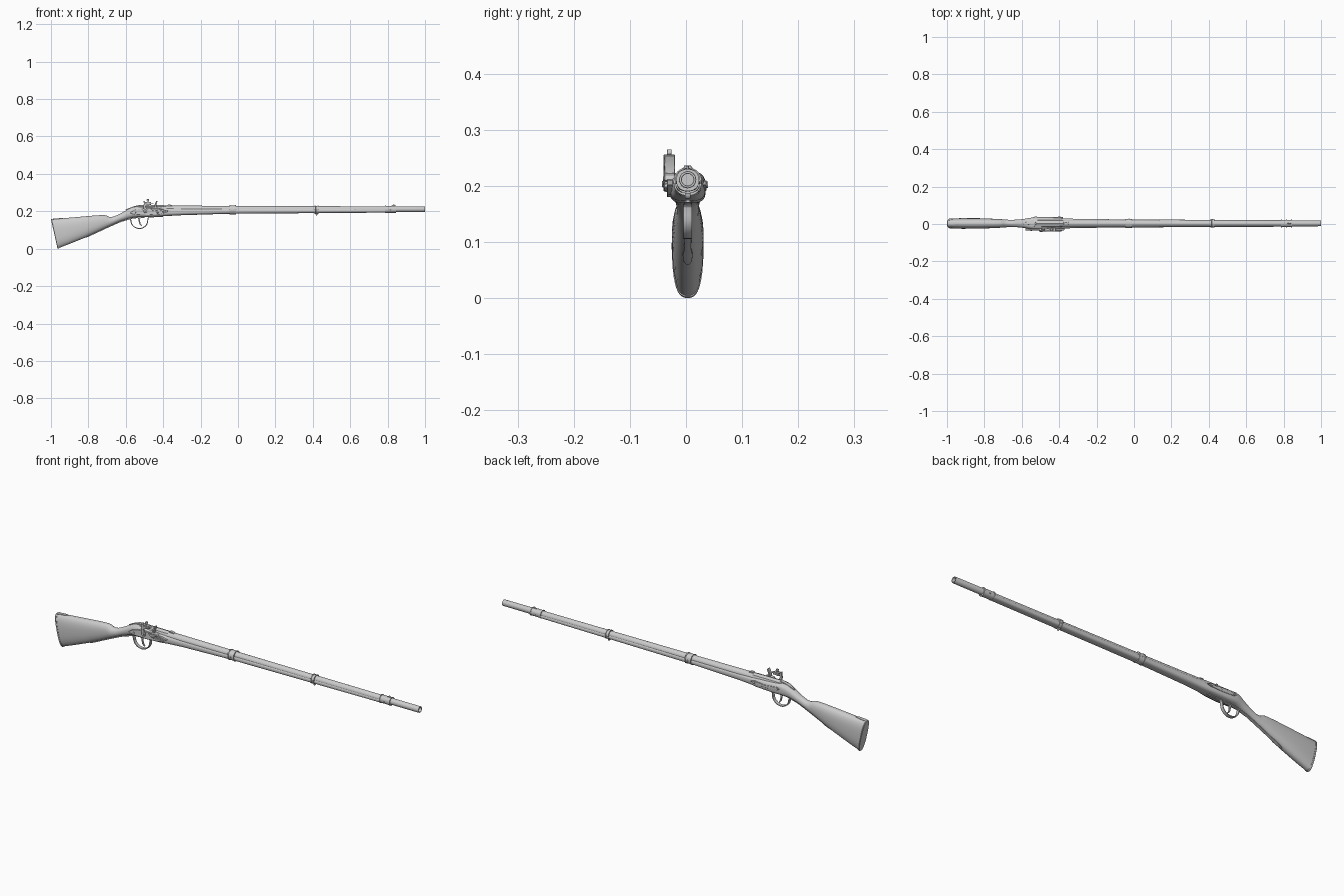
import bpy, bmesh
from math import cos, sin, pi, radians

AX = 0.003      # centre line of the gun in y
BZ = 0.211      # barrel axis height


def finish(name, bm, bevel=0):
    bmesh.ops.recalc_face_normals(bm, faces=bm.faces[:])
    me = bpy.data.meshes.new(name)
    bm.to_mesh(me)
    bm.free()
    ob = bpy.data.objects.new(name, me)
    bpy.context.collection.objects.link(ob)
    if bevel:
        m = ob.modifiers.new("bevel", 'BEVEL')
        m.width, m.segments = bevel, 2
    return ob


def loft(name, stations, n=32):
    """Superellipse rings: (x top, z top, x bottom, z bottom, half width, exponent)."""
    bm = bmesh.new()
    rings = []
    for xt, zt, xb, zb, w, e in stations:
        ring = []
        for i in range(n):
            a = 2 * pi * i / n
            c, s = [(1 if v >= 0 else -1) * abs(v) ** (2 / e) for v in (cos(a), sin(a))]
            t = (1 + s) / 2
            ring.append(bm.verts.new((xb + (xt - xb) * t, AX + w * c, zb + (zt - zb) * t)))
        rings.append(ring)
    for r, q in zip(rings, rings[1:]):
        for i in range(n):
            j = (i + 1) % n
            bm.faces.new((r[i], r[j], q[j], q[i]))
    bm.faces.new(rings[0])
    bm.faces.new(rings[-1])
    return finish(name, bm)


def lathe(name, profile, n=32):
    return loft(name, [(x, BZ + r, x, BZ - r, r, 2) for x, r in profile], n)


def prism(name, outline, y0, y1, bevel=0.0012):
    """Extrude an x-z outline between two y values."""
    bm = bmesh.new()
    f = bm.faces.new([bm.verts.new((x, y0, z)) for x, z in outline])
    ext = bmesh.ops.extrude_face_region(bm, geom=[f])['geom']
    for v in ext:
        if isinstance(v, bmesh.types.BMVert):
            v.co.y = y1
    return finish(name, bm, bevel)


def strap(name, path, thick):
    """Bent metal strip: path of (x, z, half width)."""
    bm = bmesh.new()
    rows = [[bm.verts.new((x, AX + k * w, z)) for k in (-1, 1)] for x, z, w in path]
    for a, b in zip(rows, rows[1:]):
        bm.faces.new((a[0], a[1], b[1], b[0]))
    ob = finish(name, bm, 0)
    m = ob.modifiers.new("thickness", 'SOLIDIFY')
    m.thickness, m.offset = thick, 0
    m = ob.modifiers.new("bevel", 'BEVEL')
    m.width, m.segments = 0.001, 2


def screw(name, x, z, y0, y1, r):
    prism(name, [(x + r * cos(2 * pi * i / 16), z + r * sin(2 * pi * i / 16)) for i in range(16)], y0, y1, 0.001)


# Wooden stock: butt, comb notch, wrist, lock mortise, fore-end
loft("stock", [
    (-0.992, 0.158, -0.960, 0.003, 0.026, 2.6),
    (-0.93, 0.163, -0.91, 0.022, 0.0285, 2.5),
    (-0.84, 0.171, -0.82, 0.058, 0.028, 2.4),
    (-0.76, 0.178, -0.75, 0.090, 0.025, 2.3),
    (-0.715, 0.180, -0.715, 0.107, 0.023, 2.2),
    (-0.700, 0.176, -0.702, 0.113, 0.022, 2.1),
    (-0.688, 0.170, -0.690, 0.118, 0.021, 2.0),
    (-0.665, 0.171, -0.665, 0.130, 0.019, 2.0),
    (-0.63, 0.187, -0.625, 0.147, 0.020, 2.0),
    (-0.59, 0.210, -0.585, 0.160, 0.024, 2.2),
    (-0.565, 0.222, -0.56, 0.166, 0.029, 2.6),
    (-0.54, 0.226, -0.54, 0.168, 0.032, 3.0),
    (-0.50, 0.222, -0.50, 0.169, 0.032, 3.4),
    (-0.41, 0.218, -0.41, 0.173, 0.031, 3.2),
    (-0.375, 0.218, -0.375, 0.175, 0.027, 2.8),
    (-0.30, 0.217, -0.30, 0.179, 0.024, 2.6),
    (-0.04, 0.216, -0.04, 0.187, 0.0215, 2.5),
    (0.40, 0.216, 0.40, 0.190, 0.019, 2.5),
    (0.80, 0.215, 0.80, 0.193, 0.0175, 2.5)], 40)

# Butt plate with its top tang
loft("butt_plate", [
    (-1.0, 0.157, -0.965, 0.001, 0.024, 2.6),
    (-0.997, 0.1595, -0.963, 0.0, 0.027, 2.6),
    (-0.990, 0.1600, -0.956, 0.0025, 0.0275, 2.6)], 40)
strap("butt_plate_tang", [(-0.995, 0.158, 0.009), (-0.955, 0.1615, 0.008), (-0.935, 0.163, 0.003)], 0.003)

# Barrel with open bore, and eight-sided breech
lathe("barrel", [(-0.50, 0.020), (-0.36, 0.0195), (0.0, 0.0175), (0.5, 0.016), (0.998, 0.0150),
                 (1.0, 0.0145), (1.0, 0.0112), (0.998, 0.0105), (0.85, 0.0105)])
lathe("breech", [(-0.535, 0.0205), (-0.53, 0.0218), (-0.385, 0.0212), (-0.375, 0.0195)], 8)
strap("breech_tang", [(-0.525, 0.230, 0.009), (-0.55, 0.2265, 0.008), (-0.585, 0.2135, 0.006),
                      (-0.60, 0.2055, 0.003)], 0.005)

# Barrel bands, each a sleeve with raised rims
for label, x0, x1, top, bot, w in [("rear", -0.045, -0.010, 0.2305, 0.184, 0.0235),
                                   ("middle", 0.410, 0.430, 0.229, 0.188, 0.021),
                                   ("front", 0.785, 0.845, 0.2280, 0.192, 0.0190)]:
    loft(label + "_band", [
        (x0, top, x0, bot, w, 2.2), (x0, top + .0018, x0, bot - .0015, w + .0015, 2.2),
        (x0 + .005, top + .0018, x0 + .005, bot - .0015, w + .0015, 2.2),
        (x0 + .006, top, x0 + .006, bot, w, 2.2), (x1 - .006, top, x1 - .006, bot, w, 2.2),
        (x1 - .005, top + .0018, x1 - .005, bot - .0015, w + .0015, 2.2),
        (x1, top + .0018, x1, bot - .0015, w + .0015, 2.2), (x1, top, x1, bot, w, 2.2)])
    screw(label + "_band_pin", (x0 + x1) / 2, 0.206, AX - w - .002, AX + w + .002, 0.003)

# Sights and sling stud
prism("front_sight", [(0.818, 0.227), (0.842, 0.227), (0.836, 0.235), (0.830, 0.236)], AX - .002, AX + .002)
prism("rear_sight", [(-0.378, 0.228), (-0.350, 0.228), (-0.354, 0.233), (-0.366, 0.236), (-0.375, 0.236)],
      AX - .007, AX + .007)
prism("sling_stud", [(0.414, 0.190), (0.426, 0.190), (0.424, 0.181), (0.420, 0.177), (0.416, 0.181)],
      AX - .005, AX + .005)

# Trigger guard: front finial, loop, long tail on the stock
loop = [(-0.5275 - 0.0445 * cos(a), 0.149 - 0.041 * sin(a)) for a in [pi * (1 - i / 14) for i in range(15)]]
strap("trigger_guard",
      [(-0.40, 0.1725, 0.003), (-0.415, 0.172, 0.007), (-0.44, 0.171, 0.006), (-0.475, 0.169, 0.008),
       (-0.481, 0.163, 0.008)] + [(x, z, 0.008) for x, z in loop] + [(-0.577, 0.160, 0.008)], 0.005)
strap("guard_tail", [(-0.50, 0.167, 0.008), (-0.56, 0.164, 0.008), (-0.625, 0.1455, 0.007),
                     (-0.69, 0.117, 0.007), (-0.75, 0.089, 0.006), (-0.775, 0.0775, 0.009),
                     (-0.80, 0.066, 0.007), (-0.815, 0.060, 0.002)], 0.004)
prism("trigger", [(-0.535, 0.168), (-0.522, 0.168), (-0.524, 0.148), (-0.520, 0.132), (-0.513, 0.122),
                  (-0.518, 0.121), (-0.527, 0.131), (-0.531, 0.148)], AX - .0035, AX + .0035)

# Lock plate on the front side, side plate on the back
plate = [(-0.580, 0.190), (-0.560, 0.204), (-0.535, 0.212), (-0.50, 0.215), (-0.45, 0.214), (-0.40, 0.210),
         (-0.372, 0.202), (-0.385, 0.192), (-0.42, 0.184), (-0.48, 0.180), (-0.54, 0.181), (-0.565, 0.184)]
prism("lock_plate", plate, -0.034, -0.022)
prism("side_plate", [(-0.54, 0.203), (-0.525, 0.210), (-0.46, 0.203), (-0.40, 0.209), (-0.378, 0.202),
                     (-0.40, 0.194), (-0.46, 0.191), (-0.525, 0.194)], 0.028, 0.0365)
for i, x in enumerate((-0.525, -0.40)):
    screw("side_screw_%d" % i, x, 0.202, 0.030, 0.0395, 0.006)
for i, (x, z) in enumerate([(-0.55, 0.193), (-0.43, 0.193), (-0.395, 0.200)]):
    screw("lock_screw_%d" % i, x, z, -0.0365, -0.030, 0.004)

# Cock with jaws, flint and clamp screw
prism("cock", [(-0.508, 0.200), (-0.496, 0.190), (-0.484, 0.196), (-0.484, 0.210), (-0.492, 0.220),
               (-0.494, 0.228), (-0.484, 0.233), (-0.464, 0.235), (-0.464, 0.240), (-0.492, 0.240),
               (-0.498, 0.252), (-0.505, 0.256), (-0.503, 0.240), (-0.506, 0.228), (-0.504, 0.215)],
      -0.040, -0.032)
prism("lower_jaw", [(-0.494, 0.235), (-0.464, 0.236), (-0.464, 0.240), (-0.494, 0.240)], -0.040, -0.021)
prism("flint", [(-0.490, 0.240), (-0.466, 0.240), (-0.452, 0.243), (-0.466, 0.246), (-0.490, 0.246)],
      -0.037, -0.023, 0)
prism("upper_jaw", [(-0.496, 0.246), (-0.465, 0.246), (-0.466, 0.250), (-0.496, 0.251)], -0.039, -0.021)
prism("jaw_screw", [(-0.485, 0.232), (-0.479, 0.232), (-0.479, 0.254), (-0.475, 0.258), (-0.477, 0.265),
                    (-0.487, 0.265), (-0.489, 0.258), (-0.485, 0.254)], -0.034, -0.026)
screw("cock_screw", -0.496, 0.203, -0.0425, -0.036, 0.006)

# Pan, frizzen and frizzen spring
prism("pan", [(-0.466, 0.214), (-0.426, 0.214), (-0.432, 0.204), (-0.446, 0.200), (-0.460, 0.204)],
      -0.041, -0.015, 0.002)
prism("frizzen", [(-0.465, 0.214), (-0.428, 0.213), (-0.416, 0.209), (-0.420, 0.218), (-0.437, 0.222),
                  (-0.437, 0.236), (-0.430, 0.254), (-0.436, 0.256), (-0.445, 0.238), (-0.447, 0.221),
                  (-0.465, 0.218)], -0.038, -0.020)
prism("frizzen_spring", [(-0.45, 0.196), (-0.40, 0.192), (-0.385, 0.197), (-0.390, 0.202), (-0.422, 0.208),
                         (-0.424, 0.205), (-0.395, 0.198), (-0.45, 0.200)], -0.039, -0.032)
screw("frizzen_pivot", -0.424, 0.213, -0.041, -0.030, 0.004)

# Smooth shading with sharp edges kept
for ob in bpy.context.collection.objects:
    ob.select_set(True)
    bpy.context.view_layer.objects.active = ob
bpy.ops.object.shade_smooth_by_angle(angle=radians(35))
